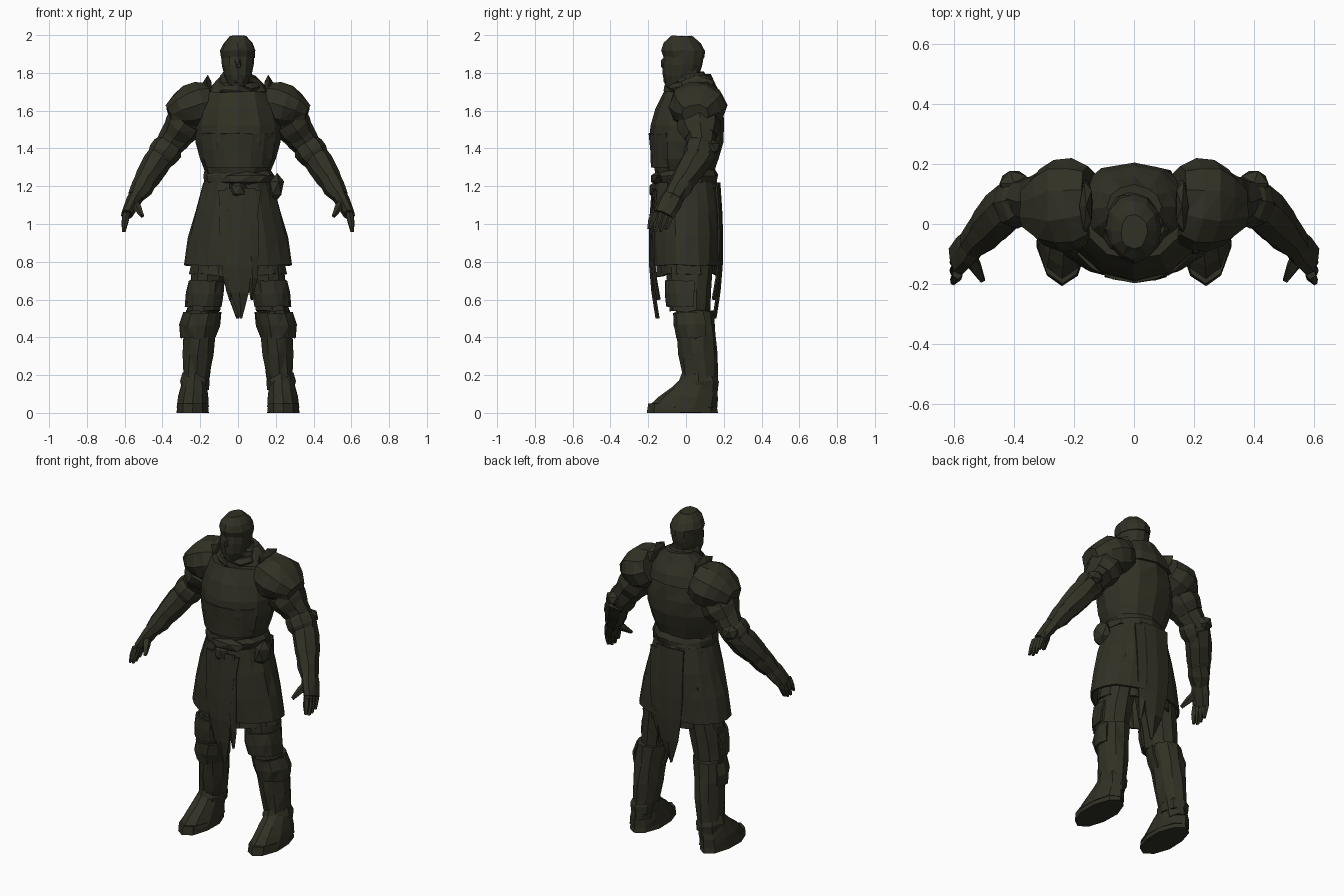
import bpy, bmesh, math, random
from mathutils import Vector

random.seed(4)
if "Cube" in bpy.data.objects:
    bpy.data.objects.remove(bpy.data.objects["Cube"])

# Single dark iron colour
iron = bpy.data.materials.new("dark olive iron")
iron.use_nodes = True
iron.diffuse_color = (.031, .03, .018, 1)
shader = iron.node_tree.nodes["Principled BSDF"]
shader.inputs["Base Color"].default_value = iron.diffuse_color


def finish(name, bm, pair=False, thickness=0):
    """Turn a bmesh into an object, optionally thickened and mirrored."""
    bmesh.ops.recalc_face_normals(bm, faces=bm.faces)
    mesh = bpy.data.meshes.new(name)
    bm.to_mesh(mesh)
    bm.free()
    mesh.materials.append(iron)
    part = bpy.data.objects.new(name, mesh)
    bpy.context.collection.objects.link(part)
    if thickness:
        solid = part.modifiers.new("thickness", "SOLIDIFY")
        solid.thickness = thickness
        solid.offset = 0
    if pair:
        mirror = part.modifiers.new("other side", "MIRROR")
        mirror.use_mirror_merge = False
    return part


def loft(name, start, end, size, swell=0, depth=(1, 1), steps=3, sides=10,
         pair=False, arc=None, rough=.005):
    """Faceted tube from start to end; an arc in degrees leaves an open shell."""
    start, end = Vector(start), Vector(end)
    along = (end - start).normalized()
    across, back = Vector((1, 0, 0)), Vector((0, 1, 0))
    if abs(along.z) < .85:
        back = (back - along * back.dot(along)).normalized()
        across = back.cross(along)
    first, last = arc or (-90, 270)
    count = sides + 1 if arc else sides
    bm = bmesh.new()
    rings = []
    for step in range(steps + 1):
        t = step / steps
        width = size[0] + (size[1] - size[0]) * t + swell * math.sin(math.pi * t)
        ratio = depth[0] + (depth[1] - depth[0]) * t
        ring = []
        for side in range(count):
            angle = math.radians(first + (last - first) * side / sides)
            point = start.lerp(end, t)
            point += across * width * math.cos(angle)
            point += back * width * ratio * math.sin(angle)
            point += Vector([random.uniform(-rough, rough) for axis in "xyz"])
            point.z = max(point.z, 0)
            ring.append(bm.verts.new(point))
        rings.append(ring)
    for lower, upper in zip(rings, rings[1:]):
        for side in range(sides):
            after = (side + 1) % count
            bm.faces.new((lower[side], lower[after], upper[after], upper[side]))
    bmesh.ops.triangulate(bm, faces=bm.faces[:])
    if not arc:
        bm.faces.new(rings[0])
        bm.faces.new(rings[-1])
    return finish(name, bm, pair, .012 if arc else 0)


def lump(name, centre, radii, pair=False, lean=0):
    """Chiselled knob: a coarse ball, sheared sideways by lean."""
    bm = bmesh.new()
    bmesh.ops.create_icosphere(bm, subdivisions=1, radius=1)
    for vert in bm.verts:
        offset = Vector([a * b for a, b in zip(vert.co, radii)])
        offset.x += offset.z * lean
        vert.co = Vector(centre) + offset
    return finish(name, bm, pair)


def cloth(name, x, half, y, top, bottom, rows=5):
    """Hanging strip with a middle fold, narrowing to a ragged point."""
    bm = bmesh.new()
    fold = math.copysign(.012, y)
    lines = []
    for row in range(rows + 1):
        t = row / rows
        width = half * (1.05 - t ** 4)
        z = top + (bottom - top) * t
        depth = y * (1 + math.sin(math.pi * t) / 10 - t ** 4 / 8)
        sway = x + random.uniform(-.008, .008)
        lines.append([bm.verts.new((sway + k * width, depth + fold * (1 - abs(k)), z))
                      for k in (-1, 0, 1)])
    for upper, lower in zip(lines, lines[1:]):
        for k in range(2):
            bm.faces.new((upper[k], upper[k + 1], lower[k + 1], lower[k]))
    return finish(name, bm, thickness=.01)


# Head: jaw and face, skull, then the features
loft("face", (0, -.035, 1.73), (0, -.01, 1.9), (.052, .088), .01, (1.4, 1.2), sides=12, rough=.003)
loft("skull", (0, -.01, 1.88), (0, -.025, 1.995), (.088, .045), .022, (1.2, 1.3), sides=12, rough=.003)
lump("nose", (0, -.11, 1.85), (.02, .025, .04))
lump("brow", (0, -.085, 1.91), (.07, .03, .02))
lump("chin", (0, -.085, 1.77), (.045, .04, .04))
loft("neck", (0, .02, 1.66), (0, .01, 1.82), (.085, .065), sides=8)

# Wrapped scarf
loft("scarf_lower", (0, .01, 1.68), (0, .01, 1.75), (.11, .1), .015, rough=.01)
loft("scarf_upper", (0, .02, 1.73), (0, .02, 1.8), (.1, .08), .01, rough=.01)

# Cuirass with a front keel, shoulder yoke and belly plate
loft("cuirass", (0, -.01, 1.26), (0, .025, 1.7), (.17, .175), .055, (.9, .84), 5, 12)
loft("yoke", (0, .04, 1.62), (0, .06, 1.79), (.21, .09), .01, (.8, .8), sides=12)
loft("belly_plate", (0, -.005, 1.3), (0, -.005, 1.48), (.188, .215), 0, (.92, .86), 2, 6,
     arc=(-150, -30), rough=.003)

# Belts, knot and pouch
for name, z in (("lower", 1.16), ("upper", 1.22)):
    loft(name + "_belt", (0, 0, z), (0, 0, z + .07), (.185, .17), .01, (.9, .9), 2, 12, rough=.007)
lump("belt_sash", (.03, -.15, 1.24), (.13, .04, .04), lean=.4)
lump("belt_knot", (0, -.16, 1.18), (.05, .04, .05))
lump("pouch", (.2, -.04, 1.19), (.045, .07, .08), lean=.1)

# Skirt panels open at front and back, with a ragged lining
loft("skirt_panels", (0, 0, 1.22), (0, .005, .78), (.175, .285), .01, (.93, .62), 3, 8,
     pair=True, arc=(-75, 75))
loft("skirt_lining", (0, .01, 1.18), (0, .01, .73), (.165, .25), 0, (.92, .62), 2, 8,
     pair=True, arc=(-85, 85), rough=.012)

# Hanging cloths
cloth("front_cloth", .01, .075, -.165, 1.19, .5)
cloth("front_cloth_left", .07, .04, -.158, 1.18, .6)
cloth("front_cloth_right", -.05, .05, -.158, 1.18, .6)
cloth("back_cloth", -.01, .09, .165, 1.22, .5)
cloth("back_cloth_side", .07, .05, .16, 1.2, .6)

# Shoulder armour
shoulder = Vector((.23, .06, 1.6))
elbow = Vector((.39, .09, 1.385))
wrist = Vector((.52, -.045, 1.18))
knuckles = Vector((.59, -.12, 1.05))
loft("pauldrons", (.14, .07, 1.655), (.365, .05, 1.58), (.105, .055), .045, (1.2, 1.3),
     steps=4, pair=True)
lump("pauldron_crests", (.16, .06, 1.73), (.025, .1, .06), pair=True)
loft("shoulder_lames", shoulder.lerp(elbow, .25), shoulder.lerp(elbow, .65), (.105, .08), .01,
     (1.1, 1.1), 2, 8, pair=True)

# Arms with elbow guards and glove cuffs
loft("upper_arms", shoulder, elbow, (.1, .068), .005, sides=8, pair=True)
loft("elbow_guards", shoulder.lerp(elbow, .75), elbow.lerp(wrist, .25), (.065, .065), .02, sides=8, pair=True)
lump("elbow_points", elbow + Vector((.01, .045, .02)), (.055, .05, .045), pair=True)
loft("forearms", elbow, wrist, (.07, .048), .013, (1.1, 1.1), 3, 8, pair=True)
loft("glove_cuffs", elbow.lerp(wrist, .75), wrist.lerp(knuckles, .3), (.062, .045), .005,
     (1.1, 1.2), 2, 8, pair=True)

# Hands
loft("palms", wrist, knuckles, (.042, .032), .004, (1.2, 1.8), 2, 8, pair=True, rough=.003)
for finger in range(4):
    spread = (finger - 1.5) * .03
    length = .115 - abs(spread) / 2
    root = knuckles + Vector((0, spread, .015))
    loft("finger", root, root + Vector((.015, -.03, -length)), (.02, .01), .004,
         steps=2, sides=5, pair=True, rough=.002)
thumb = wrist.lerp(knuckles, .45)
loft("thumbs", thumb + Vector((0, -.02, 0)), thumb + Vector((-.045, -.11, -.08)), (.025, .01), .005,
     steps=2, sides=5, pair=True, rough=.002)

# Legs
hip = Vector((.12, .02, 1))
knee = Vector((.185, .02, .54))
calf = Vector((.192, .045, .54))
ankle = Vector((.23, .085, .08))
loft("thighs", hip, knee, (.1, .09), 0, (1.4, 1.2), 4, pair=True)
loft("thigh_plates", hip.lerp(knee, .65), hip.lerp(knee, .95), (.094, .092), .004, (1.38, 1.25), 2, 8,
     pair=True, arc=(-160, 10))
loft("lower_legs", calf, ankle, (.09, .06), .007, (1.15, 1.35), 4, pair=True)
loft("knee_guards", (.19, .04, .53), (.212, .055, .4), (.094, .088), .01, (1.1, 1.1), 2, 8,
     pair=True, arc=(-190, 30))
lump("knee_fins", (.285, .05, .46), (.018, .04, .07), pair=True, lean=-.2)

# Boots
loft("boot_cuffs", (.226, .07, .12), (.226, .07, .21), (.072, .064), .01, (1.4, 1.35), 2, 8, pair=True)
loft("boots", (.24, -.015, .03), (.23, .07, .19), (.088, .06), .005, (2.1, 1.4), pair=True, rough=.003)
loft("soles", (.24, -.02, 0), (.24, -.02, .05), (.088, .084), .003, (2.15, 2.15), 1, pair=True, rough=.002)
